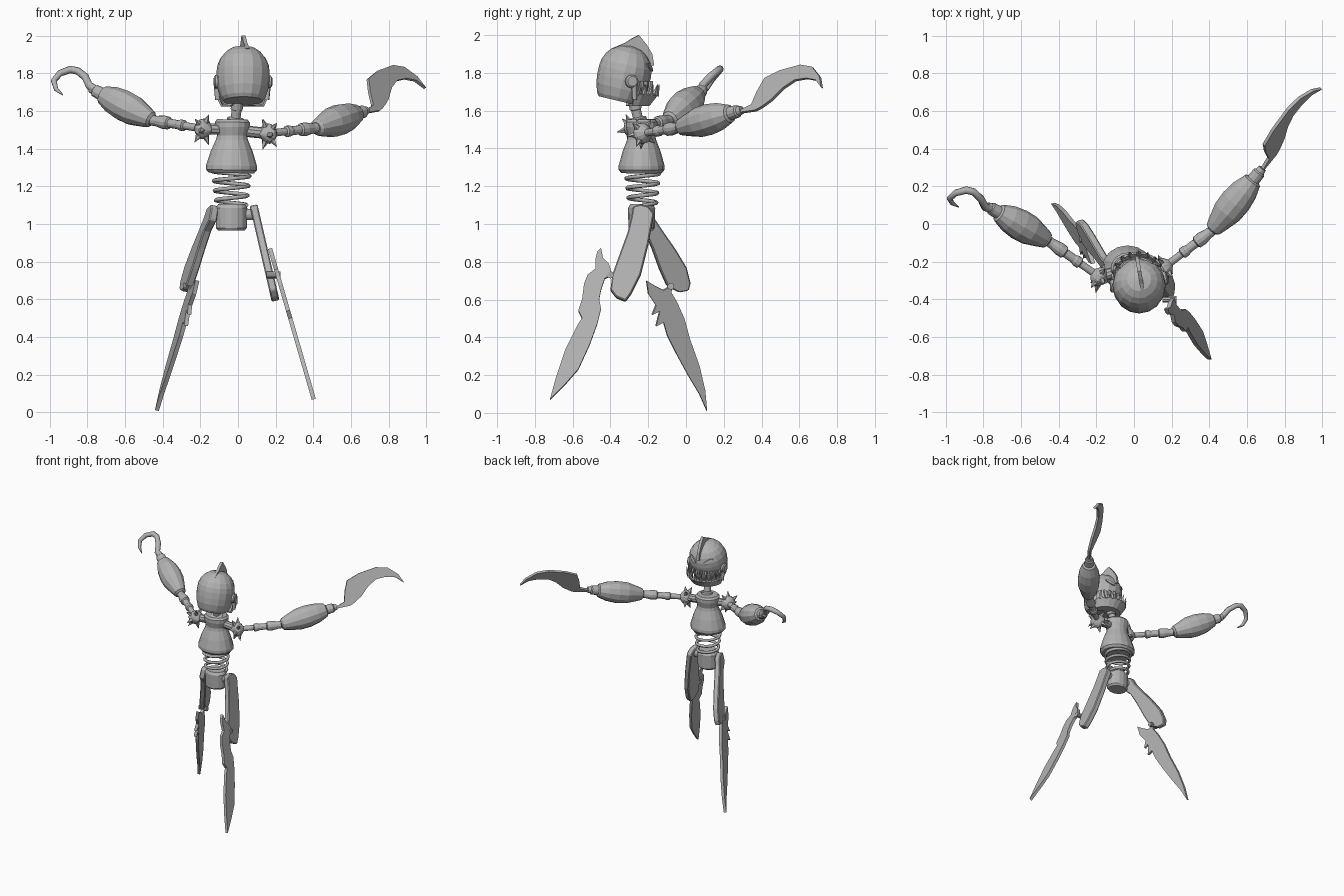
import bpy, bmesh
from math import sin, cos, pi, radians, sqrt
from mathutils import Vector

cube = bpy.data.objects.get("Cube")
if cube:
    bpy.data.objects.remove(cube, do_unlink=True)

metal = bpy.data.materials.new("plain_grey")
metal.use_nodes = True
grey = (0.45, 0.45, 0.45, 1)
metal.diffuse_color = grey
metal.node_tree.nodes["Principled BSDF"].inputs["Base Color"].default_value = grey


def finish(name, bm):
    bmesh.ops.recalc_face_normals(bm, faces=bm.faces)
    mesh = bpy.data.meshes.new(name)
    bm.to_mesh(mesh)
    bm.free()
    mesh.materials.append(metal)
    ob = bpy.data.objects.new(name, mesh)
    bpy.context.collection.objects.link(ob)
    return ob


def lathe(name, start, end, profile, sides=12, squash=1.0):
    """Rings of (fraction along axis, radius) between two points."""
    start, end = Vector(start), Vector(end)
    turn = Vector((0, 0, 1)).rotation_difference(end - start)
    bm = bmesh.new()
    rings = []
    for t, r in profile:
        mid = start.lerp(end, t)
        angles = [2 * pi * i / sides for i in range(sides)]
        rings.append([bm.verts.new(mid + turn @ Vector((r * cos(a), r * squash * sin(a), 0)))
                      for a in angles])
    for lo, hi in zip(rings, rings[1:]):
        for i in range(sides):
            j = (i + 1) % sides
            bm.faces.new((lo[i], lo[j], hi[j], hi[i]))
    bm.faces.new(rings[0])
    bm.faces.new(rings[-1])
    return finish(name, bm)


def spike(name, base, tip, radius, sides=5):
    return lathe(name, base, tip, [(0, radius), (1, 0.001)], sides)


def prism(name, front, back):
    """Solid between two matching outlines."""
    bm = bmesh.new()
    a = [bm.verts.new(p) for p in front]
    b = [bm.verts.new(p) for p in back]
    bm.faces.new(a)
    bm.faces.new(b)
    for i in range(len(a)):
        j = (i + 1) % len(a)
        bm.faces.new((a[i], a[j], b[j], b[i]))
    return finish(name, bm)


def plate(name, outline, origin, slope_y, slope_z, thick, bevel=0):
    """Outline in hundredths of y and z, laid on a leaning plane."""
    ox, oy, oz = origin
    half = Vector((1, -slope_y, -slope_z)).normalized() * thick / 2
    pts = []
    for y, z in outline:
        y, z = y / 100, z / 100
        pts.append(Vector((ox + slope_y * (y - oy) + slope_z * (z - oz), y, z)))
    ob = prism(name, [p + half for p in pts], [p - half for p in pts])
    if bevel:
        mod = ob.modifiers.new("soft_edge", "BEVEL")
        mod.width, mod.segments = bevel, 1
    return ob


def tube(name, points, radii, res=2):
    curve = bpy.data.curves.new(name, "CURVE")
    curve.dimensions = "3D"
    curve.bevel_depth, curve.bevel_resolution = 1, res
    curve.use_fill_caps = True
    line = curve.splines.new("POLY")
    line.points.add(len(points) - 1)
    for p, co, r in zip(line.points, points, radii):
        p.co, p.radius = (*co, 1), r
    ob = bpy.data.objects.new(name, curve)
    bpy.context.collection.objects.link(ob)
    curve.materials.append(metal)
    bpy.ops.object.select_all(action="DESELECT")
    ob.select_set(True)
    bpy.context.view_layer.objects.active = ob
    bpy.ops.object.convert(target="MESH")


# Torso, spring waist, pelvis and neck
lathe("torso", (-.035, -.235, 1.27), (-.03, -.235, 1.555),
      [(0, .12), (.06, .135), (.14, .135), (.4, .112), (.62, .085), (.7, .08),
       (.86, .093), (.95, .093), (1, .08)], 16, .9)
steps = 84
coil = []
for i in range(steps + 1):
    t = i / steps
    a, r = 2 * pi * 3.5 * t, .08 + .02 * t
    coil.append((-.035 + r * cos(a), -.23 + r * .9 * sin(a), 1.1 + .18 * t))
tube("waist_spring", coil, [.011] * len(coil), 1)
lathe("pelvis", (-.035, -.235, .965), (-.035, -.235, 1.105),
      [(0, .07), (.1, .082), (.85, .085), (1, .07)], 16, .85)
lathe("hip_axle", (-.15, -.235, 1.05), (.1, -.235, 1.05), [(0, .03), (1, .03)])
lathe("neck", (-.015, -.25, 1.54), (.0, -.28, 1.67),
      [(0, .045), (.15, .045), (.2, .026), (.5, .026), (.52, .032), (1, .032)])

# Legs: thigh plates, blade shins and knee pins
plate("left_thigh", [(-28, 109), (-24, 110), (-20, 109), (-17, 105), (-18, 100), (-20, 89),
      (-24, 73), (-29, 63), (-32, 59), (-37, 61), (-40, 65), (-39, 73), (-35, 84),
      (-31, 95), (-29, 103)], (.085, -.24, 1.09), 0, -.23, .042, .006)
plate("left_shin_blade", [(-45, 87), (-44, 82), (-41, 79), (-39, 73), (-43, 71), (-45, 65),
      (-46, 60), (-45, 55), (-47, 47), (-51, 36), (-57, 23), (-64, 15), (-72, 7), (-69, 18),
      (-64, 33), (-57, 47), (-55, 50), (-57, 54), (-55, 60), (-54, 68), (-52, 73),
      (-48, 76), (-48, 81), (-47, 85)], (.17, -.45, .87), 0, -.29, .022)
plate("right_thigh", [(-24, 110), (-27, 109), (-28, 102), (-22, 96), (-18, 87), (-14, 76),
      (-10, 67), (-4, 64), (1, 65), (2, 69), (0, 77), (-6, 87), (-13, 97), (-17, 103),
      (-19, 108)], (-.14, -.2, 1.1), -.3, .2, .042, .006)
plate("right_shin_blade", [(-21, 70), (-16, 67), (-12, 65), (-7, 68), (-8, 64), (-5, 59),
      (-1, 50), (2, 39), (7, 25), (10, 12), (11, 1), (7, 10), (1, 20), (-5, 31), (-10, 41),
      (-12, 48), (-16, 46), (-14, 54), (-18, 52), (-16, 57), (-20, 63)],
      (-.22, -.2, .69), -.24, .2, .022)
pin = [(0, .018), (1, .018)]
lathe("left_knee_pin", (.15, -.4, .73), (.225, -.4, .73), pin, 10)
lathe("right_knee_pin", (-.22, -.08, .67), (-.29, -.08, .67), pin, 10)

# Arms: spiked shoulder ball, jointed rod, swollen forearm, collar
ball_profile = [(i / 8, .001 + .055 * sin(pi * i / 8)) for i in range(9)]
rod_profile = [(0, .02), (.36, .02), (.38, .03), (.45, .03), (.5, .024), (.66, .024),
               (.68, .034), (.78, .036), (.92, .028), (1, .028)]
forearm_profile = [(0, .03), (.03, .045), (.12, .056), (.35, .08), (.55, .083), (.75, .073),
                   (.93, .05), (.95, .036), (1.08, .034), (1.1, .026), (1.16, .022)]
arms = {"left": [(.16, -.23, 1.48), (.415, -.035, 1.51), (.645, .25, 1.59)],
        "right": [(-.185, -.28, 1.505), (-.455, -.09, 1.55), (-.735, .07, 1.695)]}
for side, joints in arms.items():
    shoulder, elbow, wrist = map(Vector, joints)
    axis = (elbow - shoulder).normalized()
    turn = Vector((0, 0, 1)).rotation_difference(axis)
    lathe(side + "_shoulder_ball", shoulder - axis * .055, shoulder + axis * .055, ball_profile)
    lathe(side + "_shoulder_axle", (-.03, -.235, 1.5), shoulder, [(0, .03), (1, .03)], 10)
    lathe(side + "_upper_arm", shoulder, elbow, rod_profile)
    lathe(side + "_forearm", elbow, wrist, forearm_profile)
    for i in range(8):
        a = pi * i / 4
        out = turn @ Vector((cos(a), sin(a), -.45 if i % 2 else .1)).normalized()
        spike(side + "_shoulder_spike", shoulder + out * .045, shoulder + out * .09, .018)

# Sickle on the left hand, hook on the right
plate("sickle_blade", [(26, 159), (31, 161), (35, 163), (38, 170), (42, 177), (50, 181),
      (61, 184), (67, 183), (71, 178), (72, 172), (69, 176), (64, 177), (58, 176), (52, 172),
      (46, 166), (42, 163), (39, 161), (37, 160), (30, 159)],
      (.68, .3, 1.61), .91, -.63, .018)
hook = [(-.74, .075, 1.7), (-.79, .09, 1.735), (-.81, .13, 1.78), (-.85, .17, 1.812),
        (-.89, .18, 1.82), (-.945, .165, 1.8), (-.978, .135, 1.76), (-.965, .11, 1.715),
        (-.93, .09, 1.685)]
tube("hook", hook, [.024, .022, .021, .02, .02, .018, .016, .012, .003])


# Head, turned slightly aside
def on_head(angle, r, z):
    a = radians(angle) - .15
    return Vector((.027 + r * sin(a), -.32 + r * cos(a), z))


dome = [(t, .14 * sqrt(1 - ((t - .53) / .47) ** 2) + .001)
        for t in (.53, .65, .77, .87, .95, 1)]
lathe("head", (.027, -.36, 1.652), (.027, -.29, 1.945),
      [(0, .105), (.06, .118), (.22, .134), (.38, .14)] + dome, 16)
plate("head_crest", [(-39, 193), (-32, 196), (-29, 198), (-25, 200), (-21, 195), (-18, 190),
      (-17, 184), (-21, 183), (-24, 190), (-32, 191)], (.03, -.26, 1.9), -.17, 0, .02)

for side, s in (("left", 1), ("right", -1)):
    lathe(side + "_ear", on_head(s * 85, .12, 1.755), on_head(s * 85, .155, 1.755),
          [(0, .035), (.8, .035), (1, .026)], 14)
    tube(side + "_jaw_strut", [on_head(s * 80, .143, 1.755), on_head(s * 78, .135, 1.66)],
         [.014, .014], 1)

    # Slanted almond eye
    def eye(depth):
        pts = []
        for i in range(10):
            a = 2 * pi * i / 10
            az = 27 + 15 * cos(a)
            up = .03 + .017 * cos(a) + .015 * sin(a)
            pts.append(on_head(s * az, sqrt(.14 ** 2 - up ** 2) + depth, 1.8 + up))
        return pts
    prism(side + "_eye", eye(-.012), eye(.007))

# Open jaw band with upright teeth, and hanging upper teeth
bm = bmesh.new()
rows = []
for angle in range(-80, 81, 16):
    reach = cos(radians(angle))
    rows.append([bm.verts.new(on_head(angle, r + grow * reach, z)) for r, grow, z in
                 ((.06, 0, 1.64), (.11, .012, 1.635), (.128, .036, 1.69))])
for a, b in zip(rows, rows[1:]):
    for k in range(2):
        bm.faces.new((a[k], b[k], b[k + 1], a[k + 1]))
jaw = finish("jaw", bm)
jaw.modifiers.new("thickness", "SOLIDIFY").thickness = .012
for angle in range(-72, 73, 16):
    reach = .036 * cos(radians(angle))
    spike("lower_tooth", on_head(angle, .125 + reach, 1.68),
          on_head(angle, .13 + reach * 1.4, 1.74), .016, 4)
    spike("upper_tooth", on_head(angle + 4, .132, 1.755), on_head(angle + 4, .142, 1.69), .015, 4)
